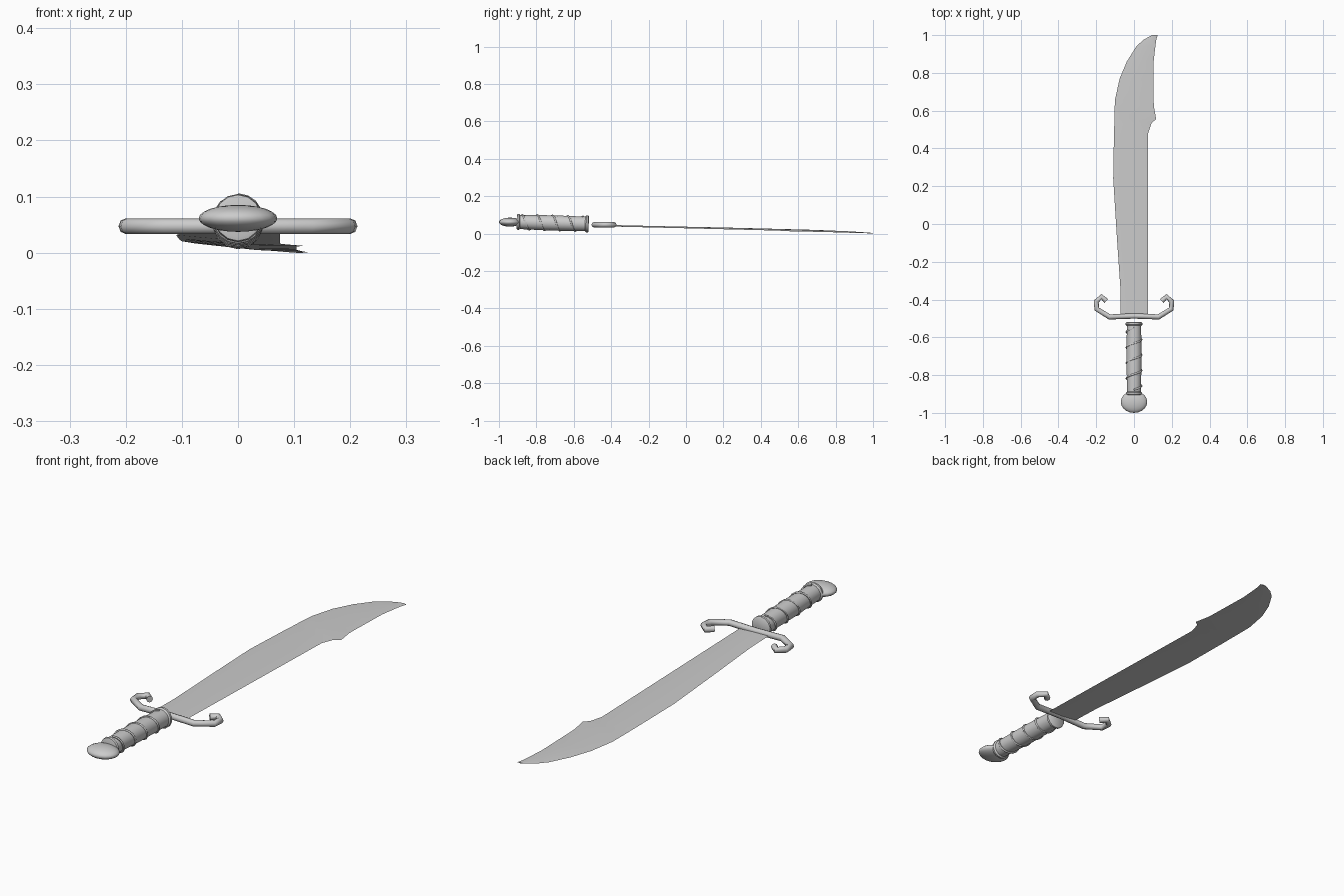
import bpy
import math
from mathutils import Vector, Matrix

cube = bpy.data.objects.get("Cube")
if cube:
    bpy.data.objects.remove(cube, do_unlink=True)

steel = bpy.data.materials.new("grey steel")
steel.use_nodes = True
GREY = (0.6, 0.6, 0.6, 1)
steel.diffuse_color = GREY
steel.node_tree.nodes["Principled BSDF"].inputs["Base Color"].default_value = GREY


def activate(obj):
    bpy.ops.object.select_all(action="DESELECT")
    obj.select_set(True)
    bpy.context.view_layer.objects.active = obj


def smooth(obj, degrees):
    activate(obj)
    bpy.ops.object.shade_smooth_by_angle(angle=math.radians(degrees))


def loft(name, rings, degrees):
    """Skin equal-sized rings of points and close both ends."""
    n = len(rings[0])
    faces = [tuple(reversed(range(n))),
             tuple(range((len(rings) - 1) * n, len(rings) * n))]
    for r in range(len(rings) - 1):
        for i in range(n):
            a, b = r * n + i, r * n + (i + 1) % n
            faces.append((a, b, b + n, a + n))
    mesh = bpy.data.meshes.new(name)
    mesh.from_pydata([p for ring in rings for p in ring], [], faces)
    mesh.materials.append(steel)
    obj = bpy.data.objects.new(name, mesh)
    bpy.context.collection.objects.link(obj)
    activate(obj)
    bpy.ops.object.mode_set(mode="EDIT")
    bpy.ops.mesh.select_all(action="SELECT")
    bpy.ops.mesh.normals_make_consistent(inside=False)
    bpy.ops.object.mode_set(mode="OBJECT")
    smooth(obj, degrees)
    return obj


def tube(name, points, radius, resolution):
    """Round bar along a path, turned into a mesh."""
    curve = bpy.data.curves.new(name, "CURVE")
    curve.dimensions = "3D"
    curve.bevel_depth = radius
    curve.bevel_resolution = resolution
    curve.use_fill_caps = True
    spline = curve.splines.new("POLY")
    spline.points.add(len(points) - 1)
    for point, co in zip(spline.points, points):
        point.co = (*co, 1)
    curve.materials.append(steel)
    obj = bpy.data.objects.new(name, curve)
    bpy.context.collection.objects.link(obj)
    activate(obj)
    bpy.ops.object.convert(target="MESH")
    smooth(bpy.context.object, 60)
    return bpy.context.object


# Blade: thin lens section, (y, left edge x, right edge x)
stations = [(-0.49, -0.07, 0.075), (-0.34, -0.072, 0.075), (-0.08, -0.09, 0.075),
            (0.24, -0.11, 0.075), (0.48, -0.106, 0.075), (0.535, -0.104, 0.093),
            (0.555, -0.104, 0.117), (0.625, -0.102, 0.105), (0.66, -0.1, 0.104),
            (0.77, -0.076, 0.104), (0.86, -0.038, 0.104), (0.94, 0.012, 0.113),
            (0.975, 0.05, 0.118), (1.0, 0.095, 0.125)]


def blade_point(x, y, offset):
    return (x, y, 0.043 - 0.025 * (y + 0.45) - 0.05 * x + offset)


blade_rings = []
for y, left, right in stations:
    mid = (left + right) / 2
    half = 0.004 if y < 0.9 else 0.002
    blade_rings.append([blade_point(left, y, 0), blade_point(mid, y, -half),
                        blade_point(right, y, 0), blade_point(mid, y, half)])
loft("blade", blade_rings, 30)

# Guard: bar with both ends hooked toward the blade
arm = [(0.13, -0.492), (0.197, -0.45), (0.2, -0.41), (0.172, -0.385), (0.147, -0.408)]
path = [(-x, y) for x, y in reversed(arm)] + [(0, -0.487)] + arm
tube("guard", [(x, y, 0.047) for x, y in path], 0.014, 2)

# Grip: turned handle with a collar at each end, on a slightly tilted axis
REAR, FRONT = Vector((0, -0.905, 0.062)), Vector((0, -0.52, 0.051))
axis = FRONT - REAR
up = axis.normalized().cross(Vector((-1, 0, 0)))
if up.z < 0:
    up.negate()


def around(t, angle, radius):
    return REAR + axis * t + Vector((1, 0, 0)) * radius * math.sin(angle) \
        + up * radius * math.cos(angle)


profile = [(0, 0.034), (0.005, 0.041), (0.03, 0.043), (0.045, 0.037), (0.09, 0.038),
           (0.5, 0.041), (0.9, 0.039), (0.95, 0.039), (0.965, 0.045),
           (0.99, 0.045), (1.0, 0.04)]
SIDES = 14
loft("grip", [[around(t, i * math.tau / SIDES, r) for i in range(SIDES)]
              for t, r in profile], 45)

# Wire wrapped around the grip
TURNS, STEPS = 4, 64
wrap = [around(0.07 + 0.85 * i / STEPS, i / STEPS * TURNS * math.tau, 0.0405)
        for i in range(STEPS + 1)]
tube("grip_wire", wrap, 0.0045, 1)

# Pommel: flattened knob
bpy.ops.mesh.primitive_uv_sphere_add(segments=20, ring_count=12, radius=1)
pommel = bpy.context.object
pommel.name = "pommel"
pommel.data.transform(Matrix.Translation((0, -0.942, 0.061))
                      @ Matrix.Diagonal((0.07, 0.058, 0.024, 1)))
pommel.data.materials.append(steel)
smooth(pommel, 60)
